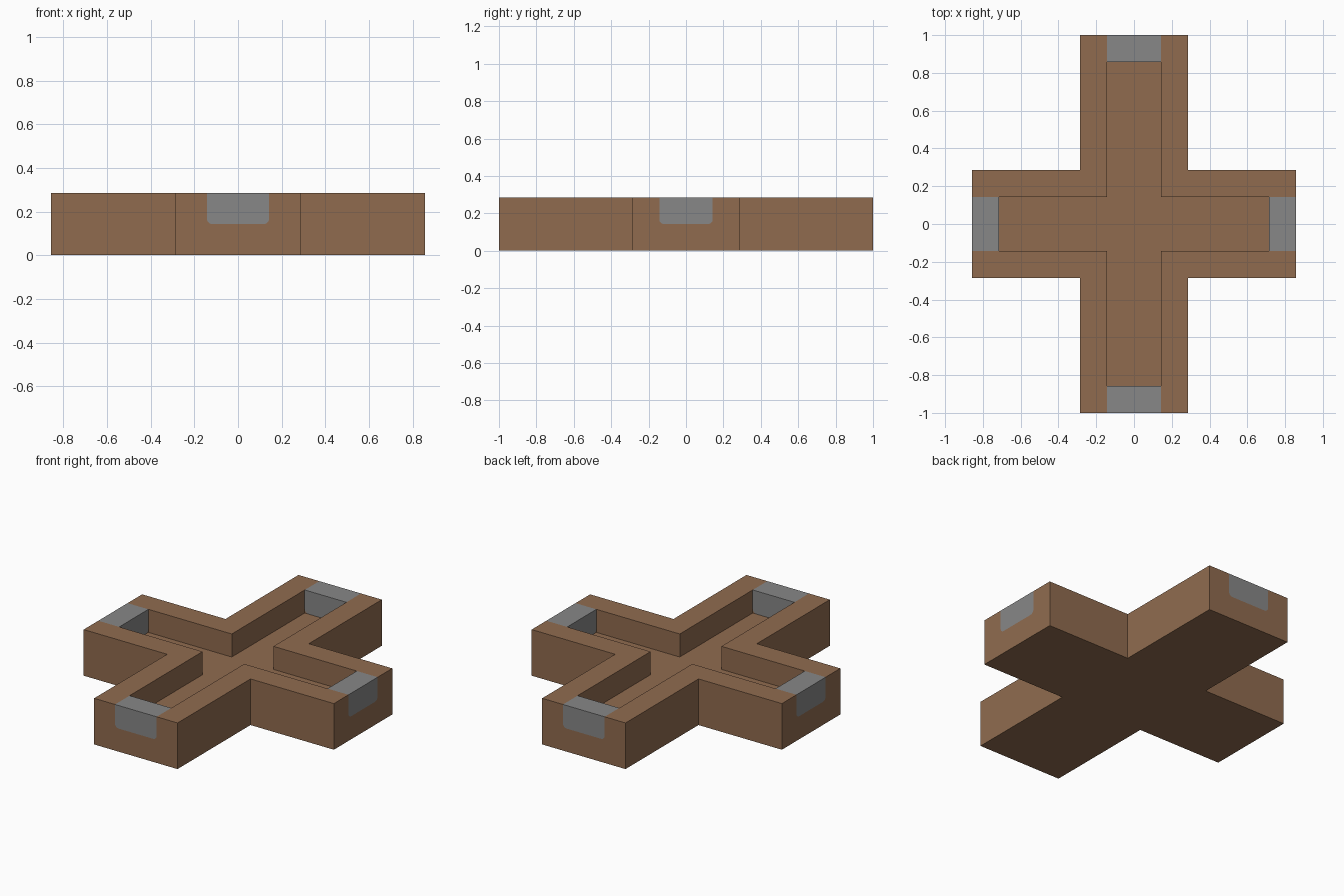
import bpy, bmesh, math
from mathutils import Matrix, Vector

cube = bpy.data.objects.get("Cube")
if cube:
    bpy.data.objects.remove(cube, do_unlink=True)

U = 1 / 7               # wall thickness, also the floor height
TOP = 2 * U
LONG, SHORT = 1.0, 6 * U


def material(name, rgb):
    m = bpy.data.materials.new(name)
    m.use_nodes = True
    m.diffuse_color = (*rgb, 1)
    bsdf = m.node_tree.nodes["Principled BSDF"]
    bsdf.inputs["Base Color"].default_value = (*rgb, 1)
    bsdf.inputs["Roughness"].default_value = 0.8
    return m


brown = material("brown clay", (0.28, 0.148, 0.078))
grey = material("grey metal", (0.245, 0.245, 0.245))


def prism(name, points, sweep, mat):
    """Close a flat outline and extrude it along a vector."""
    bm = bmesh.new()
    face = bm.faces.new([bm.verts.new(p) for p in points])
    out = bmesh.ops.extrude_face_region(bm, geom=[face])
    moved = [g for g in out["geom"] if isinstance(g, bmesh.types.BMVert)]
    bmesh.ops.translate(bm, verts=moved, vec=sweep)
    bmesh.ops.recalc_face_normals(bm, faces=bm.faces)
    mesh = bpy.data.meshes.new(name)
    bm.to_mesh(mesh)
    bm.free()
    mesh.materials.append(mat)
    obj = bpy.data.objects.new(name, mesh)
    bpy.context.collection.objects.link(obj)
    return obj


def cross(name, half, x_end, y_end, z0, z1):
    """Plus-shaped prism."""
    quarter = [(x_end, half), (half, half), (half, y_end)]
    pts = []
    for sx, sy in ((1, 1), (-1, 1), (-1, -1), (1, -1)):
        q = [(sx * x, sy * y, z0) for x, y in quarter]
        pts += q if sx * sy > 0 else q[::-1]
    return prism(name, pts, Vector((0, 0, z1 - z0)), brown)


def gate(name, angle, near, far, top, mat):
    """Slab with rounded lower corners, spanning near..far along one arm."""
    r = 0.025
    profile = [(U, top), (-U, top)]
    for side, start in ((-1, math.pi), (1, 1.5 * math.pi)):
        for i in range(7):
            a = start + i * math.pi / 12
            profile.append((side * (U - r) + r * math.cos(a),
                            U + r + r * math.sin(a)))
    turn = Matrix.Rotation(angle, 3, "Z")
    pts = [turn @ Vector((near, y, z)) for y, z in profile]
    return prism(name, pts, turn @ Vector((far - near, 0, 0)), mat)


def cut(body, cutter):
    cutter.hide_render = True
    mod = body.modifiers.new("cut", "BOOLEAN")
    mod.operation = "DIFFERENCE"
    mod.solver = "EXACT"
    mod.object = cutter
    bpy.context.view_layer.objects.active = body
    bpy.ops.object.modifier_apply(modifier=mod.name)
    bpy.data.objects.remove(cutter, do_unlink=True)


# Cross-shaped tray with an open channel
body = cross("channel_body", 2 * U, SHORT, LONG, 0, TOP)
cut(body, cross("channel_cutter", U, SHORT - U, LONG - U, U, TOP + 0.1))

# Grey gates set into notches in the four end walls
ends = (("left", 0, SHORT), ("back", 0.5, LONG),
        ("right", 1, SHORT), ("front", 1.5, LONG))
for side, turns, end in ends:
    angle = turns * math.pi
    cut(body, gate("notch_cutter", angle, end - U - 0.02, end + 0.05,
                   TOP + 0.1, brown))
    gate(side + "_gate", angle, end - U, end, TOP, grey)
